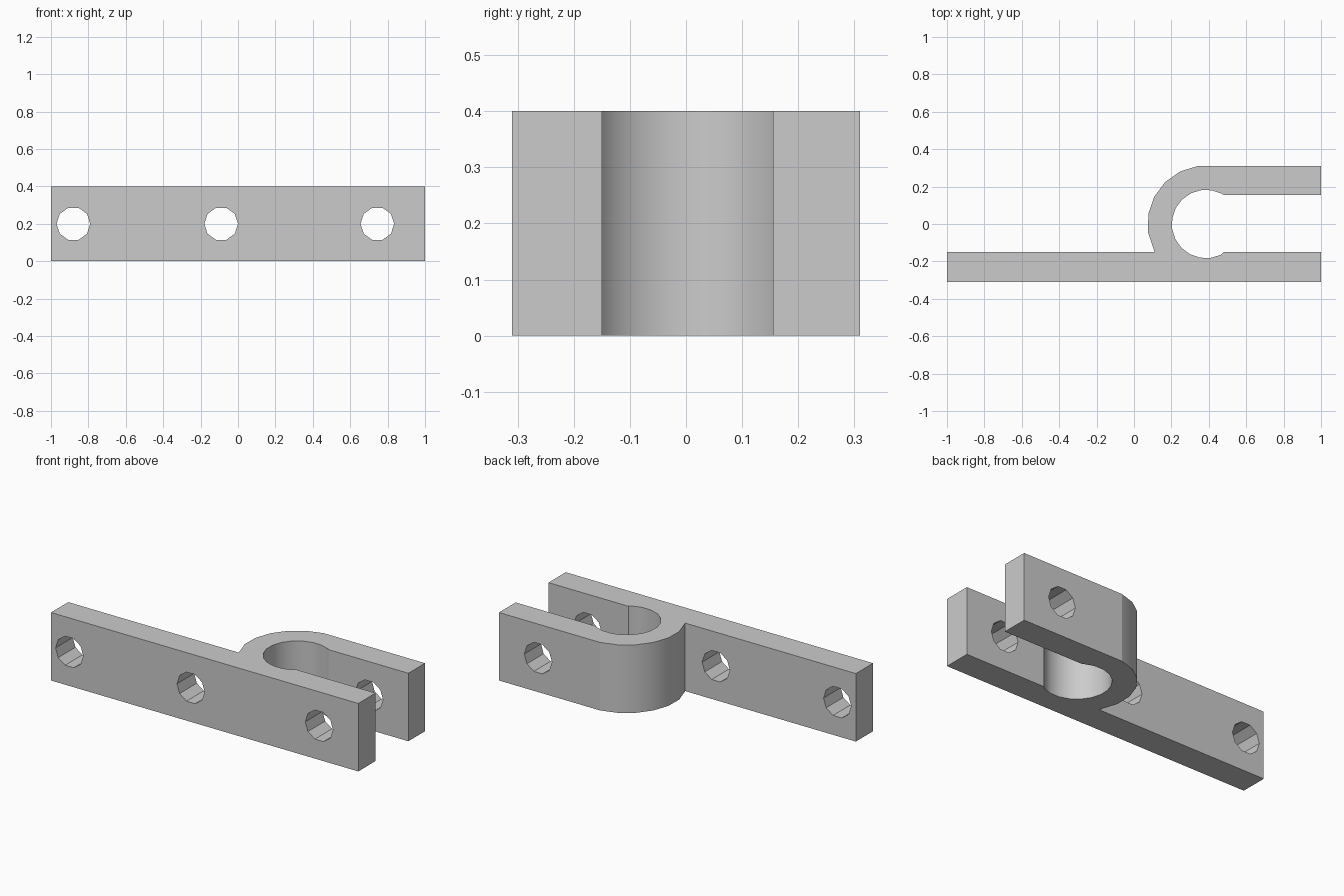
import bpy
import bmesh
from math import sin, cos, pi, radians
from mathutils import Matrix

cube = bpy.data.objects.get("Cube")
if cube:
    bpy.data.objects.remove(cube, do_unlink=True)

HEIGHT = 0.4
CENTRE_X = 0.385
OUT, IN_BACK, IN_FRONT = 0.31, 0.155, -0.15

steel = bpy.data.materials.new("plain grey")
steel.use_nodes = True
grey = (0.6, 0.6, 0.6, 1)
steel.diffuse_color = grey
steel.node_tree.nodes["Principled BSDF"].inputs["Base Color"].default_value = grey


def arc(radius, start, count):
    """Points on the bend, in steps of 18 degrees."""
    angles = [radians(start + 18 * i) for i in range(count)]
    return [(CENTRE_X + radius * cos(a), radius * sin(a)) for a in angles]


def new_object(name, bm):
    bmesh.ops.recalc_face_normals(bm, faces=bm.faces)
    mesh = bpy.data.meshes.new(name)
    bm.to_mesh(mesh)
    bm.free()
    mesh.materials.append(steel)
    obj = bpy.data.objects.new(name, mesh)
    bpy.context.collection.objects.link(obj)
    return obj


# Bracket outline: long front strip, round eye, short back arm
outline = [(-1, -OUT), (1, -OUT), (1, IN_FRONT), (0.48, IN_FRONT)]
outline += reversed(arc(0.183, 62, 14))
outline += [(0.48, IN_BACK), (1, IN_BACK), (1, OUT)]
outline += arc(0.313, 98, 6)
outline += [(0.11, IN_FRONT), (-1, IN_FRONT)]

bm = bmesh.new()
base = bm.faces.new([bm.verts.new((x, y, 0)) for x, y in outline])
extruded = bmesh.ops.extrude_face_region(bm, geom=[base])["geom"]
top = [v for v in extruded if isinstance(v, bmesh.types.BMVert)]
bmesh.ops.translate(bm, verts=top, vec=(0, 0, HEIGHT))
bracket = new_object("bracket", bm)

# Ten-sided bolt holes running front to back
bm = bmesh.new()
for x in (-0.88, -0.09, 0.745):
    place = Matrix.Translation((x, 0, HEIGHT / 2)) @ Matrix.Rotation(pi / 2, 4, "X")
    place = place @ Matrix.Rotation(pi / 2, 4, "Z")
    bmesh.ops.create_cone(bm, cap_ends=True, segments=10, radius1=0.09,
                          radius2=0.09, depth=1, matrix=place)
cutter = new_object("hole_cutter", bm)
cutter.hide_render = True

cut = bracket.modifiers.new("bolt holes", "BOOLEAN")
cut.operation = "DIFFERENCE"
cut.solver = "EXACT"
cut.object = cutter
bpy.ops.object.select_all(action="DESELECT")
bracket.select_set(True)
bpy.context.view_layer.objects.active = bracket
bpy.ops.object.modifier_apply(modifier=cut.name)
bpy.data.objects.remove(cutter, do_unlink=True)

# Smooth the eye, keep the large plates flat
bpy.ops.object.shade_smooth_by_angle(angle=radians(30))
for face in bracket.data.polygons:
    if face.area > 0.05:
        face.use_smooth = False
